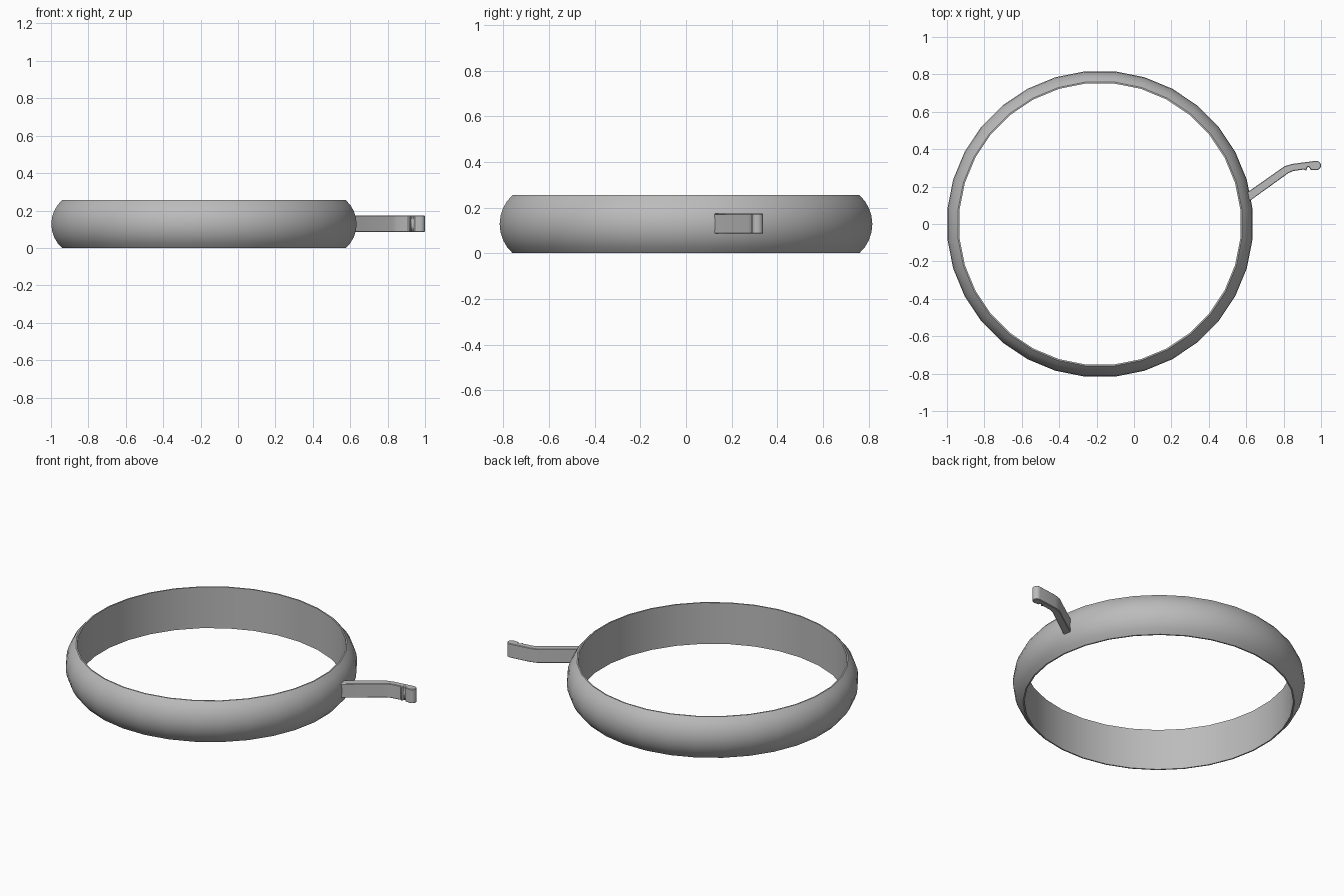
import bpy, bmesh, math
from mathutils import Vector

cube = bpy.data.objects.get("Cube")
if cube:
    bpy.data.objects.remove(cube, do_unlink=True)

grey = bpy.data.materials.new("plain grey")
grey.use_nodes = True
colour = (0.5, 0.5, 0.5, 1)
grey.diffuse_color = colour
grey.node_tree.nodes["Principled BSDF"].inputs["Base Color"].default_value = colour

HEIGHT = 0.255
MID = HEIGHT / 2
CENTRE_X = -0.182
SEGMENTS = 32


def make_object(name, bm, angle):
    bmesh.ops.recalc_face_normals(bm, faces=bm.faces)
    mesh = bpy.data.meshes.new(name)
    bm.to_mesh(mesh)
    bm.free()
    mesh.materials.append(grey)
    ob = bpy.data.objects.new(name, mesh)
    bpy.context.collection.objects.link(ob)
    bpy.ops.object.select_all(action="DESELECT")
    ob.select_set(True)
    bpy.context.view_layer.objects.active = ob
    bpy.ops.object.shade_smooth_by_angle(angle=math.radians(angle))
    return ob


# Ring band: flat inner wall, thin rims and a rounded outer face
INNER, RIM, BULGE = 0.755, 0.763, 0.82
sagitta = BULGE - RIM
arc_radius = (MID ** 2 + sagitta ** 2) / (2 * sagitta)
half_angle = math.asin(MID / arc_radius)
profile = [(INNER, HEIGHT), (INNER, 0)]
STEPS = 8
for i in range(STEPS + 1):
    a = half_angle * (2 * i / STEPS - 1)
    profile.append((BULGE - arc_radius * (1 - math.cos(a)), MID + arc_radius * math.sin(a)))

bm = bmesh.new()
rings = []
for s in range(SEGMENTS):
    t = math.tau * (s + 0.5) / SEGMENTS
    rings.append([bm.verts.new((CENTRE_X + r * math.cos(t), r * math.sin(t), z))
                  for r, z in profile])
for s, ring in enumerate(rings):
    following = rings[(s + 1) % SEGMENTS]
    for i in range(len(profile)):
        j = (i + 1) % len(profile)
        bm.faces.new((ring[i], ring[j], following[j], following[i]))
make_object("ring_band", bm, 35)

# Hooked arm: a bent outline with a round tip, extruded upward
outline = [(0.60, 0.165), (0.60, 0.11), (0.825, 0.272), (0.85, 0.283), (0.91, 0.292),
           (0.92, 0.284), (0.927, 0.304), (0.937, 0.304), (0.945, 0.29)]
tip, tip_radius = Vector((0.975, 0.313)), 0.025
for i in range(9):
    a = math.radians(-90 + 190 * i / 8)
    outline.append((tip.x + tip_radius * math.cos(a), tip.y + tip_radius * math.sin(a)))
outline += [(0.845, 0.321), (0.805, 0.309)]

bm = bmesh.new()
base = bm.faces.new([bm.verts.new((x, y, 0.086)) for x, y in outline])
grown = bmesh.ops.extrude_face_region(bm, geom=[base])
top = [v for v in grown["geom"] if isinstance(v, bmesh.types.BMVert)]
bmesh.ops.translate(bm, vec=(0, 0, 0.087), verts=top)
arm = make_object("hooked_arm", bm, 30)
bevel = arm.modifiers.new("soft_edges", "BEVEL")
bevel.width = 0.003
bevel.segments = 1
bevel.limit_method = "ANGLE"
bevel.angle_limit = math.radians(60)
